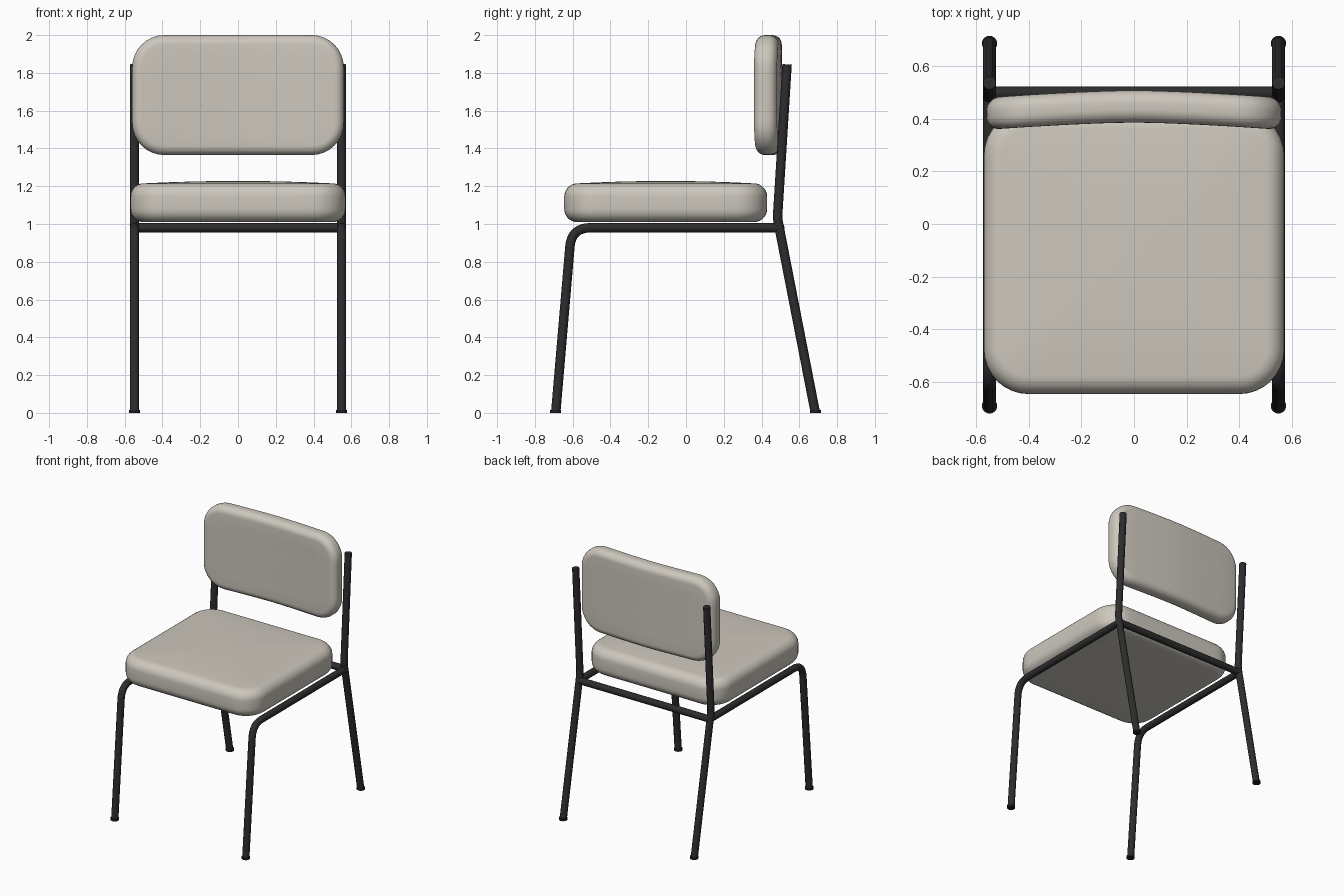
import bpy, bmesh
from math import sin, cos, pi, radians
from mathutils import Vector

if "Cube" in bpy.data.objects:
    bpy.data.objects.remove(bpy.data.objects["Cube"])


def material(name, rgb, roughness):
    m = bpy.data.materials.new(name)
    m.use_nodes = True
    m.diffuse_color = (*rgb, 1)
    shader = m.node_tree.nodes["Principled BSDF"]
    shader.inputs["Base Color"].default_value = (*rgb, 1)
    shader.inputs["Roughness"].default_value = roughness
    return m


fabric = material("warm grey fabric", (0.61, 0.575, 0.51), 0.9)
steel = material("black steel", (0.026, 0.026, 0.027), 0.5)
rubber = material("black rubber", (0.014, 0.014, 0.014), 0.8)


def finish(obj, mat, angle=40):
    obj.data.materials.append(mat)
    bpy.ops.object.select_all(action="DESELECT")
    obj.select_set(True)
    bpy.context.view_layer.objects.active = obj
    if obj.type == "CURVE":
        bpy.ops.object.convert(target="MESH")
    bpy.ops.object.shade_smooth_by_angle(angle=radians(angle))


def outline(w, h, r, inset, corner_steps=8, side_steps=10):
    """Rounded rectangle of half sizes w, h, moved inward by inset."""
    pts = []
    for q, (sx, sy) in enumerate([(1, 1), (-1, 1), (-1, -1), (1, -1)]):
        centre = Vector((sx * (w - r), sy * (h - r)))
        arc = []
        for i in range(corner_steps + 1):
            a = (q + i / corner_steps) * pi / 2
            arc.append(centre + (r - inset) * Vector((cos(a), sin(a))))
        if pts:
            last = pts[-1]
            pts += [last.lerp(arc[0], i / side_steps) for i in range(1, side_steps)]
        pts += arc
    last = pts[-1]
    pts += [last.lerp(pts[0], i / side_steps) for i in range(1, side_steps)]
    return pts


def cushion(name, w, h, thick, r, edge, crown, place):
    """Padded slab with soft rims; place maps its points into the chair."""
    steps = 7
    arc = [pi / 2 * i / steps for i in range(steps + 1)]
    lower = [(edge * (1 - sin(a)), edge * (1 - cos(a))) for a in arc]
    upper = [(i, thick - z) for i, z in reversed(lower)]
    bm = bmesh.new()
    rings = []

    def add_ring(pts, z):
        rings.append([bm.verts.new(place(p.x, p.y, z)) for p in pts])

    inner = outline(w, h, r, edge)
    scales = [0.25, 0.5, 0.75]
    for s in scales:
        add_ring([p * s for p in inner], 0)
    for inset, z in lower + upper:
        add_ring(outline(w, h, r, inset), z)
    for s in reversed(scales):
        add_ring([p * s for p in inner], thick + crown * (1 - s * s))
    n = len(inner)
    for a, b in zip(rings, rings[1:]):
        for i in range(n):
            j = (i + 1) % n
            bm.faces.new((a[i], a[j], b[j], b[i]))
    # Close both flat sides with a fan
    for ring, z in ((rings[0], 0), (rings[-1], thick + crown)):
        mid = bm.verts.new(place(0, 0, z))
        for i in range(n):
            bm.faces.new((ring[i], ring[(i + 1) % n], mid))
    bmesh.ops.recalc_face_normals(bm, faces=bm.faces)
    mesh = bpy.data.meshes.new(name)
    bm.to_mesh(mesh)
    bm.free()
    obj = bpy.data.objects.new(name, mesh)
    bpy.context.collection.objects.link(obj)
    finish(obj, fabric, 60)


def tube(name, pts, radius=0.025):
    curve = bpy.data.curves.new(name, "CURVE")
    curve.dimensions = "3D"
    curve.bevel_depth = radius
    curve.bevel_resolution = 4
    curve.use_fill_caps = True
    spline = curve.splines.new("POLY")
    spline.points.add(len(pts) - 1)
    for point, co in zip(spline.points, pts):
        point.co = (*co, 1)
    obj = bpy.data.objects.new(name, curve)
    bpy.context.collection.objects.link(obj)
    finish(obj, steel)


def rounded_bend(start, corner, end, size, steps=8):
    """Path from start to end with a soft bend at the corner."""
    start, corner, end = Vector(start), Vector(corner), Vector(end)
    a = corner + (start - corner).normalized() * size
    b = corner + (end - corner).normalized() * size
    bend = []
    for i in range(steps + 1):
        t = i / steps
        bend.append(a.lerp(corner, t).lerp(corner.lerp(b, t), t))
    return [start] + bend + [end]


# Seat pad, with a slight crown
cushion("seat_cushion", 0.57, 0.5375, 0.205, 0.17, 0.07, 0.013,
        lambda x, y, z: (x, y - 0.1075, 1.01 + z))

# Back pad, its middle bowed towards the rear
cushion("back_cushion", 0.56, 0.3175, 0.122, 0.17, 0.05, 0,
        lambda x, y, z: (x, 0.385 - 0.028 * (abs(x) / 0.56) ** 1.5 + z, 1.6825 + y))

# Tube frame and feet on each side
for side, s in (("left", 1), ("right", -1)):
    x = 0.548 * s
    tube(side + "_front_leg_and_rail",
         rounded_bend((x, -0.689, 0.01), (x, -0.606, 0.98), (x, 0.492, 0.98), 0.1))
    tube(side + "_rear_leg_and_post",
         rounded_bend((x, 0.683, 0.01), (x, 0.484, 1.03), (x, 0.535, 1.845), 0.03))
    for end, y in (("front", -0.69), ("rear", 0.685)):
        bpy.ops.mesh.primitive_cylinder_add(vertices=24, radius=0.029, depth=0.016,
                                            location=(x, y, 0.008))
        foot = bpy.context.object
        foot.name = f"{side}_{end}_foot"
        finish(foot, rubber)

# Cross bar between the rear legs
tube("rear_cross_bar", [(-0.548, 0.497, 0.98), (0.548, 0.497, 0.98)])
